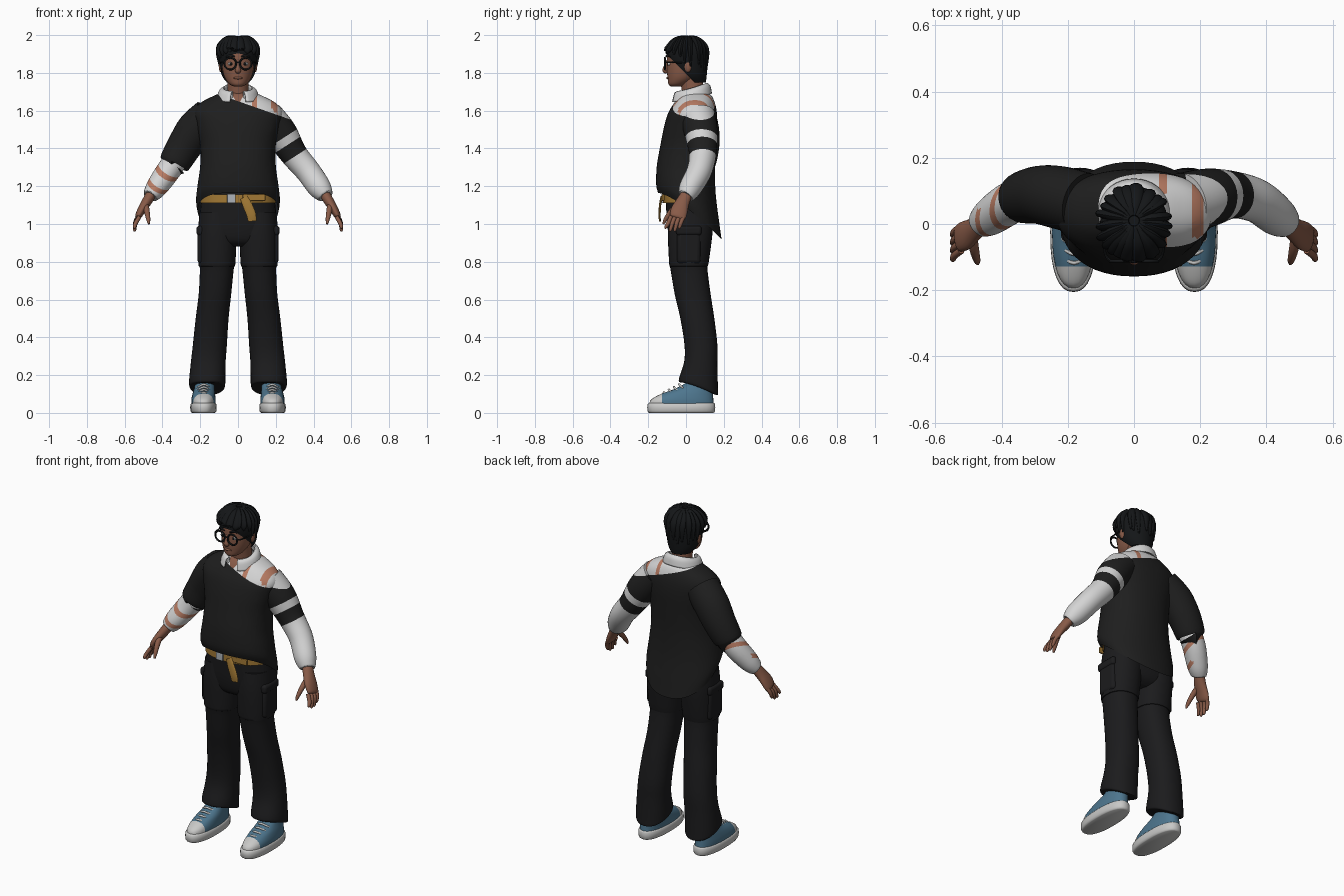
import bpy, bmesh, math, random
from mathutils import Vector

random.seed(4)
if "Cube" in bpy.data.objects:
    bpy.data.objects.remove(bpy.data.objects["Cube"])


def material(name, r, g, b):
    m = bpy.data.materials.new(name)
    m.use_nodes = True
    m.diffuse_color = (r, g, b, 1)
    m.node_tree.nodes["Principled BSDF"].inputs["Base Color"].default_value = (r, g, b, 1)
    return m


SWEATER = material("charcoal knit", .013, .013, .013)
TROUSERS = material("black cloth", .011, .011, .012)
HAIR = material("black hair", .007, .008, .009)
SHIRT = material("white cotton", .66, .66, .66)
SKIN = material("brown skin", .25, .105, .065)
RIP = material("bare warm skin", .48, .2, .125)
BELT = material("mustard webbing", .36, .19, .035)
BLUE = material("blue canvas", .075, .18, .27)
RUBBER = material("pale rubber", .58, .58, .57)
STEEL = material("steel", .42, .45, .48)


def finish(name, bm, mats):
    bmesh.ops.recalc_face_normals(bm, faces=bm.faces)
    me = bpy.data.meshes.new(name)
    bm.to_mesh(me)
    bm.free()
    for m in mats:
        me.materials.append(m)
    for p in me.polygons:
        p.use_smooth = True
    me.set_sharp_from_angle(angle=math.radians(45))
    ob = bpy.data.objects.new(name, me)
    bpy.context.collection.objects.link(ob)
    return ob


def smooth_rings(rings, k):
    """Catmull-Rom interpolation of ring centres and radii."""
    rings = [tuple(r) + (0,) * (6 - len(r)) for r in rings]
    out = []
    for i in range(len(rings) - 1):
        a, b, c, d = (rings[min(max(j, 0), len(rings) - 1)] for j in (i - 1, i, i + 1, i + 2))
        for s in range(k):
            t = s / k
            out.append([q + .5 * t * (r - p + t * (2 * p - 5 * q + 4 * r - e + t * (3 * (q - r) + e - p)))
                        for p, q, r, e in zip(a, b, c, d)])
    return out + [list(rings[-1])]


def loft(name, rings, mats, flat=False, n=32, k=4, arc=None, caps=True, power=2, sx=1, cuts=(), rule=None):
    """Skin rings (x, y, z, rx, ry, rear drop); flat keeps them level, else they follow the path."""
    rs = smooth_rings(rings, k)
    bm, rows = bmesh.new(), []
    lo, hi = arc or (0, 360)
    for i, (x, y, z, rx, ry, drop) in enumerate(rs):
        t = Vector(rs[min(i + 1, len(rs) - 1)][:3]) - Vector(rs[max(i - 1, 0)][:3])
        u, v = Vector((1, 0, 0)), Vector((0, 1, 0))
        if not flat:
            t.normalize()
            w = t.cross(v)
            u = w.normalized() if w.length > .02 else u
            v = u.cross(t)
        row = []
        for j in range(n + (1 if arc else 0)):
            a = math.radians(lo + (hi - lo) * j / n)
            c, s = math.cos(a), math.sin(a)
            c, s = (math.copysign(abs(q) ** (2 / power), q) for q in (c, s))
            p = Vector((x, y, z)) + u * c * rx + v * s * ry
            p.z -= drop * ((s + 1) / 2) ** 1.4
            row.append(bm.verts.new((p.x * sx, p.y, p.z)))
        rows.append(row)
    for a, b in zip(rows, rows[1:]):
        for j in range(n):
            m = (j + 1) % len(a)
            bm.faces.new((a[j], a[m], b[m], b[j]))
    if caps and not arc:
        bm.faces.new(rows[0])
        bm.faces.new(rows[-1])
    for co, no, clear in cuts:
        bmesh.ops.bisect_plane(bm, geom=bm.verts[:] + bm.edges[:] + bm.faces[:],
                               plane_co=co, plane_no=no, clear_inner=clear)
    if rule:
        for f in bm.faces:
            f.material_index = rule(f.calc_center_median())
    return finish(name, bm, mats)


def ball(name, loc, size, mat):
    bm = bmesh.new()
    bmesh.ops.create_uvsphere(bm, u_segments=20, v_segments=12, radius=1)
    for v in bm.verts:
        v.co = Vector(a * b + c for a, b, c in zip(v.co, size, loc))
    return finish(name, bm, [mat])


def box(name, loc, size, mat, bevel=.004):
    bm = bmesh.new()
    bmesh.ops.create_cube(bm, size=1)
    for v in bm.verts:
        v.co = Vector(a * b + c for a, b, c in zip(v.co, size, loc))
    ob = finish(name, bm, [mat])
    mod = ob.modifiers.new("bevel", "BEVEL")
    mod.width, mod.segments = bevel, 3
    return ob


# Off-shoulder neckline: everything above this sloping plane is shirt
def above(c):
    return c.z > 1.65 - .35 * c.x


NECK_CUT = ((0, 0, 1.65), (.35, 0, 1), False)


def torso_rule(c):
    if not above(c):
        return 0
    if c.y < 0 and abs(c.x) < (c.z - 1.63) * .6:
        return 3
    strip = .175 < c.x < .21 and -.04 < c.y < .13 or .075 < c.x < .1 and (c.y < .0 or c.y > .09)
    return 2 if strip else 1


edges = [((x, 0, 0), (1, 0, 0), False) for x in (.075, .1, .175, .21)]
vee = [((0, 0, 1.63), (s, 0, -.6), False) for s in (1, -1)]
loft("torso", [(0, .02, 1.165, .212, .168, .245), (0, .01, 1.2, .222, .167, .2), (0, .0, 1.25, .213, .158, .1),
               (0, 0, 1.32, .2, .153, .03), (0, .012, 1.42, .2, .147), (0, .025, 1.52, .222, .14),
               (0, .035, 1.59, .235, .128), (0, .045, 1.64, .2, .108), (0, .05, 1.68, .125, .085),
               (0, .05, 1.697, .08, .06)],
     [SWEATER, SHIRT, RIP, SKIN], flat=True, n=48, k=5, caps=False, power=2.2,
     cuts=[NECK_CUT] + edges + vee, rule=torso_rule)

# Right sleeve and torn forearm sleeve
loft("right_sleeve", [(-.15, .06, 1.575, .095, .095), (-.225, .08, 1.5, .1, .095), (-.285, .088, 1.41, .092, .088),
                      (-.335, .08, 1.325, .083, .078), (-.338, .079, 1.318, .07, .066)], [SWEATER])
axis = Vector((-.54, .35, -.84))
marks = (-.86, -.835, -.785, -.76)


def torn_rule(c):
    s = axis.dot(c)
    return int(marks[0] < s < marks[1] or marks[2] < s < marks[3] and c.y < .05)


loft("right_forearm", [(-.3, .085, 1.38, .062, .062), (-.37, .065, 1.28, .064, .064), (-.43, .025, 1.195, .057, .058),
                       (-.46, .004, 1.155, .044, .046), (-.465, .0, 1.148, .036, .038)], [SHIRT, RIP], k=6,
     cuts=[(axis * (m / axis.dot(axis)), axis, False) for m in marks], rule=torn_rule)

# Left sleeve: knit edge, gap, knit band, then the long shirt sleeve
down = Vector((.54, 0, -.84))
bands = (-1.093, -1.05, -.978)


def sleeve_rule(c):
    s = down.dot(c)
    return int(above(c) or bands[0] < s < bands[1] or s > bands[2])


loft("left_sleeve", [(.15, .06, 1.57, .09, .095), (.225, .08, 1.48, .088, .088), (.295, .088, 1.37, .072, .072),
                     (.37, .07, 1.28, .066, .066), (.43, .025, 1.195, .062, .06), (.46, .004, 1.155, .046, .047),
                     (.465, 0, 1.148, .036, .038)], [SWEATER, SHIRT], k=6,
     cuts=[NECK_CUT] + [(down * (b / down.dot(down)), down, False) for b in bands], rule=sleeve_rule)

# Hands
for side, sx in (("left", 1), ("right", -1)):
    loft(side + "_palm", [(.455, .008, 1.165, .028, .03), (.485, -.018, 1.115, .026, .037), (.51, -.035, 1.075, .022, .045),
                          (.528, -.042, 1.04, .017, .042), (.533, -.045, 1.03, .008, .03)], [SKIN], n=20, sx=sx)
    for i in range(4):
        y, z = -.008 - .024 * i, 1.05 - .004 * i
        tip = .975 - (.014 if i in (1, 2) else 0)
        loft(f"{side}_finger_{i + 1}", [(.522, y, z, .011, .011), (.542, y - .015, z - .035, .011, .011),
                                        (.547, y - .026, tip + .01, .009, .009), (.546, y - .03, tip, .004, .004)],
             [SKIN], n=10, sx=sx)
    loft(side + "_thumb", [(.49, -.03, 1.11, .016, .016), (.483, -.075, 1.07, .015, .015),
                           (.475, -.108, 1.025, .011, .011), (.472, -.12, 1.0, .005, .005)], [SKIN], n=10, sx=sx)

# Trousers
loft("hips", [(0, .015, 1.19, .185, .125), (0, .02, 1.08, .2, .125), (0, .022, .98, .205, .12),
              (0, .02, .91, .18, .1), (0, .02, .88, .12, .06)], [TROUSERS], flat=True, power=2.3)
for side, sx in (("left", 1), ("right", -1)):
    loft(side + "_trouser_leg",
         [(.108, .025, 1.06, .095, .115), (.11, .022, .95, .102, .118), (.112, .015, .79, .098, .104),
          (.112, .015, .765, .09, .098), (.122, .035, .63, .086, .095), (.137, .06, .5, .087, .09),
          (.149, .079, .36, .09, .087), (.158, .078, .27, .092, .088, .02), (.163, .067, .19, .096, .102, .06),
          (.163, .066, .165, .092, .102, .07), (.163, .066, .16, .075, .08, .06)],
         [TROUSERS], flat=True, power=2.2, sx=sx)
    box(side + "_cargo_pocket", (sx * .187, .015, .885), (.055, .125, .19), TROUSERS, .02)
    box(side + "_pocket_flap", (sx * .19, .015, .965), (.06, .135, .05), TROUSERS, .015)

    # Canvas shoe
    loft(side + "_sole", [(.183, -.025, 0, .06, .17), (.183, -.025, .01, .069, .179), (.183, -.025, .045, .069, .179),
                          (.183, -.022, .052, .06, .17)], [RUBBER], flat=True, sx=sx, power=2.4, k=2)
    loft(side + "_shoe_upper", [(.183, -.024, .04, .064, .172), (.183, -.02, .07, .064, .165), (.181, .005, .1, .06, .138),
                                (.178, .045, .13, .054, .098), (.175, .075, .165, .05, .07), (.175, .08, .2, .046, .06)],
         [BLUE, RUBBER], flat=True, sx=sx, power=2.3, k=5,
         cuts=[((0, -.128, 0), (0, 1, 0), False)], rule=lambda c: int(c.y < -.128))
    for i in range(4):
        y, z = -.108 + .027 * i, .102 + .014 * i
        loft(f"{side}_lace_{i + 1}", [(.143, y + .012, z - .014, .005, .005), (.181, y - .01, z + .007, .006, .006),
                                      (.22, y + .012, z - .014, .005, .005)], [RUBBER], n=8, sx=sx)

# Belt with buckle and loose tail
loft("belt", [(0, .012, 1.11, .198, .134), (0, .012, 1.155, .196, .134)], [BELT], flat=True, k=1, power=2.3)
box("buckle", (-.035, -.124, 1.135), (.045, .014, .05), STEEL)
loft("belt_tail", [(.03, -.13, 1.14, .02, .006), (.05, -.137, 1.1, .025, .006), (.07, -.14, 1.05, .025, .006),
                   (.075, -.138, 1.015, .022, .005)], [BELT], n=12)
box("belt_strap", (.085, -.121, 1.14), (.12, .014, .035), BELT)

# Neck, collar and head
loft("neck", [(0, .05, 1.6, .07, .065), (0, .04, 1.68, .056, .058), (0, .025, 1.79, .055, .062)], [SKIN], flat=True)
for name, rings in (("collar_stand", [(0, .035, 1.645, .085, .085, -.05), (0, .03, 1.7, .074, .078, -.045)]),
                    ("collar_leaf", [(0, .03, 1.7, .076, .08, -.045), (0, .03, 1.69, .096, .096, -.04),
                                     (0, .028, 1.645, .112, .106, -.045)])):
    collar = loft(name, rings, [SHIRT], flat=True, arc=(-68, 248))
    mod = collar.modifiers.new("thickness", "SOLIDIFY")
    mod.thickness, mod.offset = .007, 0
loft("head", [(0, -.05, 1.728, .022, .03), (0, -.043, 1.74, .045, .05), (0, -.022, 1.77, .068, .075),
              (0, -.008, 1.81, .081, .093), (0, 0, 1.86, .087, .102), (0, .002, 1.91, .088, .1),
              (0, .005, 1.96, .065, .08), (0, .005, 1.98, .03, .04)], [SKIN], flat=True)
loft("nose", [(0, -.094, 1.865, .009, .01), (0, -.107, 1.83, .011, .013), (0, -.11, 1.812, .016, .014),
              (0, -.1, 1.802, .01, .008)], [SKIN], n=12)
ball("lips", (0, -.095, 1.773), (.024, .009, .007), SKIN)
for side, sx in (("left", 1), ("right", -1)):
    ball(side + "_ear", (sx * .09, .01, 1.835), (.012, .02, .032), SKIN)
    ball(side + "_eye", (sx * .037, -.089, 1.848), (.016, .008, .009), SHIRT)
    ball(side + "_pupil", (sx * .037, -.096, 1.848), (.007, .003, .008), HAIR)
    loft(side + "_eyebrow", [(.018, -.104, 1.886, .004, .004), (.04, -.1, 1.892, .006, .005), (.065, -.083, 1.884, .003, .003)],
         [HAIR], n=8, sx=sx)
    # Round spectacles
    bpy.ops.mesh.primitive_torus_add(location=(sx * .041, -.112, 1.849), rotation=(math.pi / 2, 0, 0),
                                     major_radius=.031, minor_radius=.005, major_segments=32, minor_segments=8)
    rim = bpy.context.object
    rim.name = side + "_spectacle_rim"
    rim.data.materials.append(HAIR)
    bpy.ops.object.shade_smooth()
    loft(side + "_spectacle_arm", [(.07, -.112, 1.856, .005, .005), (.088, -.085, 1.856, .004, .004),
                                   (.095, .015, 1.852, .004, .004)], [HAIR], n=8, sx=sx)
box("spectacle_bridge", (0, -.114, 1.856), (.024, .007, .007), HAIR, .002)

# Hair: a cropped cap with overlapping locks
loft("hair_cap", [(0, .04, 1.75, .06, .065), (0, .025, 1.79, .087, .085), (0, .008, 1.86, .1, .106),
                  (0, .003, 1.92, .1, .11), (0, .006, 1.965, .074, .085), (0, .008, 1.985, .03, .035)],
     [HAIR], flat=True, cuts=[((0, -.1, 1.895), (0, 1, 1), True)])
for i in range(22):
    a = 2 * math.pi * i / 22 + random.uniform(-.1, .1)
    c, s = math.cos(a), math.sin(a)
    end = 1.875 - .05 * s - .02 * abs(c) + random.uniform(-.012, .018)
    r = random.uniform(.95, 1.04)
    loft(f"hair_lock_{i + 1}", [(.015 * c, .01 + .015 * s, 1.985, .012, .01), (.06 * c, .005 + .066 * s, 1.972, .022, .014),
                                (.097 * c * r, .108 * s * r, 1.925, .022, .013), (.101 * c, .112 * s, end, .004, .004)],
         [HAIR], n=10)
